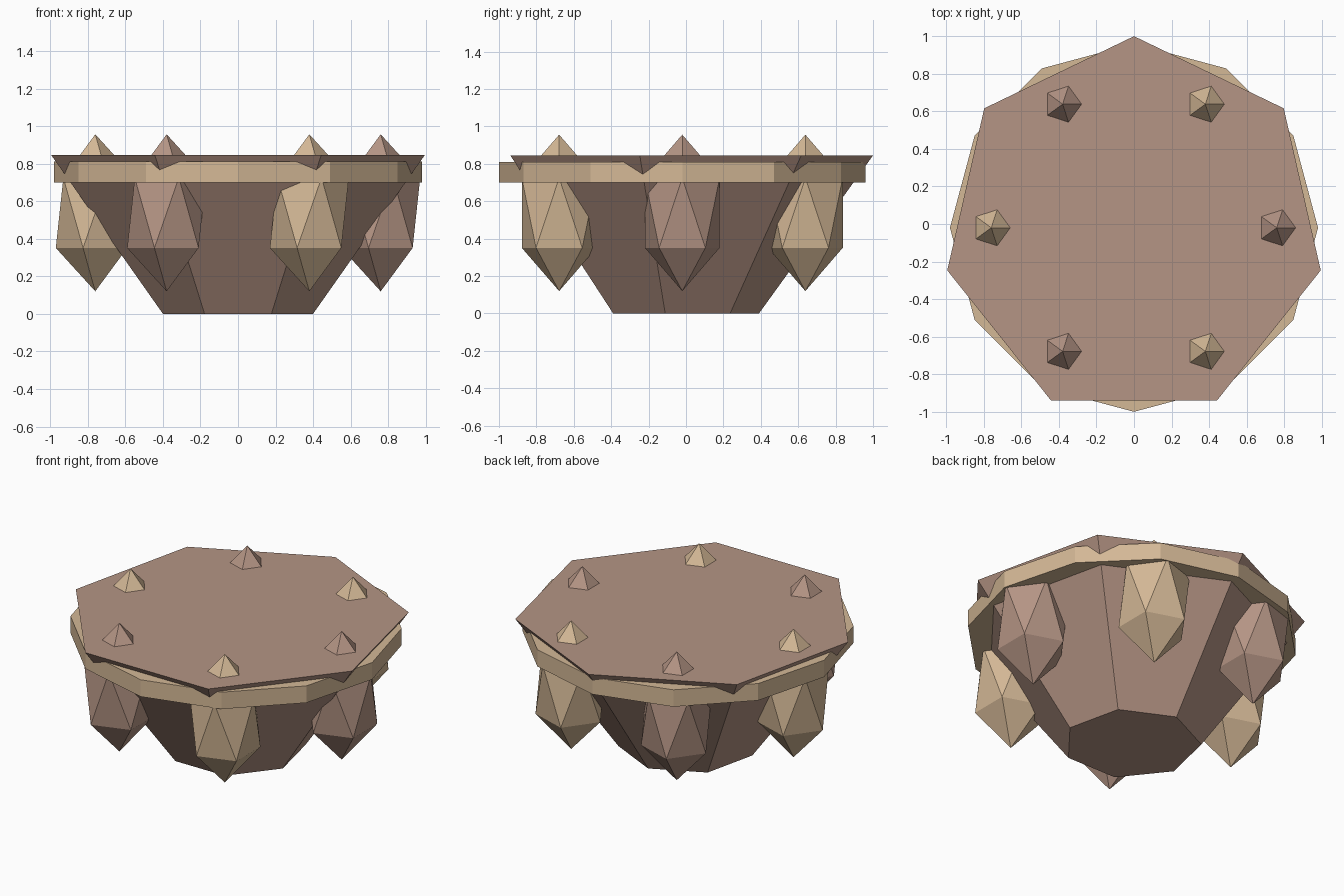
import bpy
import bmesh
from math import sin, cos, pi, radians
from mathutils import Matrix

CENTRE_Y = -0.02

cube = bpy.data.objects.get("Cube")
if cube:
    bpy.data.objects.remove(cube, do_unlink=True)


def srgb(r, g, b):
    """Convert 0-255 display values to a linear colour."""
    def channel(v):
        v /= 255
        return v / 12.92 if v <= 0.04045 else ((v + 0.055) / 1.055) ** 2.4
    return (channel(r), channel(g), channel(b), 1)


def material(name, colour):
    mat = bpy.data.materials.new(name)
    mat.use_nodes = True
    mat.diffuse_color = colour
    mat.node_tree.nodes["Principled BSDF"].inputs["Base Color"].default_value = colour
    return mat


def add_object(name, bm, mat, location):
    bmesh.ops.recalc_face_normals(bm, faces=bm.faces)
    mesh = bpy.data.meshes.new(name)
    bm.to_mesh(mesh)
    bm.free()
    mesh.materials.append(mat)
    obj = bpy.data.objects.new(name, mesh)
    obj.location = location
    bpy.context.collection.objects.link(obj)
    return obj


def frustum(name, sides, low, high, mat):
    """Closed prism or tapered block; low and high are (radius, z)."""
    bm = bmesh.new()
    rings = []
    for radius, z in (low, high):
        angles = [2 * pi * i / sides for i in range(sides)]
        rings.append([bm.verts.new((radius * sin(a), radius * cos(a), z))
                      for a in angles])
        bm.faces.new(rings[-1])
    for i in range(sides):
        j = (i + 1) % sides
        bm.faces.new((rings[0][i], rings[0][j], rings[1][j], rings[1][i]))
    return add_object(name, bm, mat, (0, CENTRE_Y, 0))


def crystal(name, angle, mat):
    """Tall faceted stone set through the rim."""
    bm = bmesh.new()
    bmesh.ops.create_icosphere(bm, subdivisions=1, radius=1,
                               matrix=Matrix.Diagonal((0.235, 0.235, 0.418, 1)))
    return add_object(name, bm, mat,
                      (0.76 * cos(angle), CENTRE_Y + 0.76 * sin(angle), 0.538))


clay = material("clay brown", srgb(181, 149, 133))
sand = material("sand tan", srgb(212, 184, 150))

# Tapered seven-sided body and the twelve-sided band around its rim
frustum("body", 7, (0.41, 0), (1.02, 0.845), clay)
frustum("rim_band", 12, (0.98, 0.70), (0.98, 0.81), sand)

# Six stones in alternating colours
for i in range(6):
    crystal(f"stone_{i + 1}", radians(60 * i), sand if i % 2 else clay)
